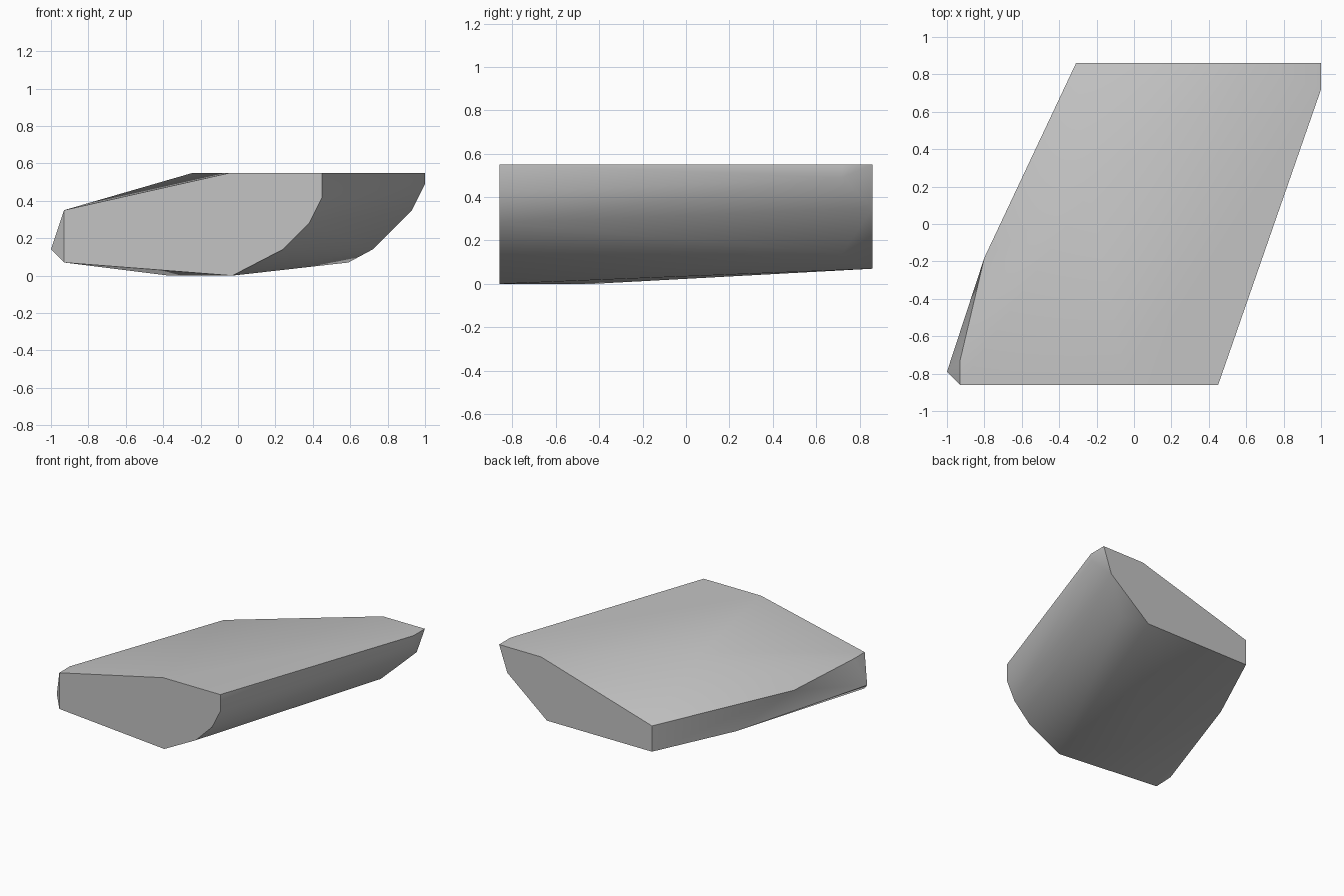
import bpy
import bmesh
import math

cube = bpy.data.objects.get("Cube")
if cube:
    bpy.data.objects.remove(cube, do_unlink=True)

# One stone-grey material
grey = bpy.data.materials.new("stone_grey")
grey.use_nodes = True
colour = (0.55, 0.55, 0.55, 1)
grey.diffuse_color = colour
grey.node_tree.nodes["Principled BSDF"].inputs["Base Color"].default_value = colour

# End profiles as (x, z), cut flat at the front and back
front = [(-0.93, 0.35), (-0.04, 0.55), (0.45, 0.55), (0.45, 0.42),
         (0.38, 0.28), (0.24, 0.14), (-0.03, 0.0), (-0.93, 0.07)]
back = [(1, 0.55), (0.64, 0.55), (-0.31, 0.27), (-0.31, 0.07),
        (0.59, 0.07), (0.93, 0.35)]
# Corners between the ends: left edge, crown, underside and right edge
between = [(-1, -0.79, 0.14), (-0.93, -0.73, 0.35), (-0.8, -0.18, 0.28),
           (-0.6, 0.24, 0.07), (-0.24, 0.17, 0.55), (-0.37, -0.43, 0),
           (1, 0.72, 0.55), (1, 0.72, 0.49), (0.72, 0.72, 0.14)]

# Slab: the convex skin around all corners
bm = bmesh.new()
for profile, y in ((front, -0.86), (back, 0.86)):
    for x, z in profile:
        bm.verts.new((x, y, z))
for corner in between:
    bm.verts.new(corner)
hull = bmesh.ops.convex_hull(bm, input=bm.verts)
unused = {g for g in hull["geom_interior"] + hull["geom_unused"]
          if isinstance(g, bmesh.types.BMVert)}
bmesh.ops.delete(bm, geom=list(unused), context="VERTS")
bmesh.ops.dissolve_limit(bm, angle_limit=math.radians(0.5),
                         verts=bm.verts, edges=bm.edges)
bmesh.ops.recalc_face_normals(bm, faces=bm.faces)

mesh = bpy.data.meshes.new("rock_slab")
bm.to_mesh(mesh)
bm.free()
mesh.materials.append(grey)
slab = bpy.data.objects.new("rock_slab", mesh)
bpy.context.collection.objects.link(slab)

# Soft shading across shallow facets, crisp outer edges
bpy.ops.object.select_all(action="DESELECT")
slab.select_set(True)
bpy.context.view_layer.objects.active = slab
bpy.ops.object.shade_smooth_by_angle(angle=math.radians(30))
